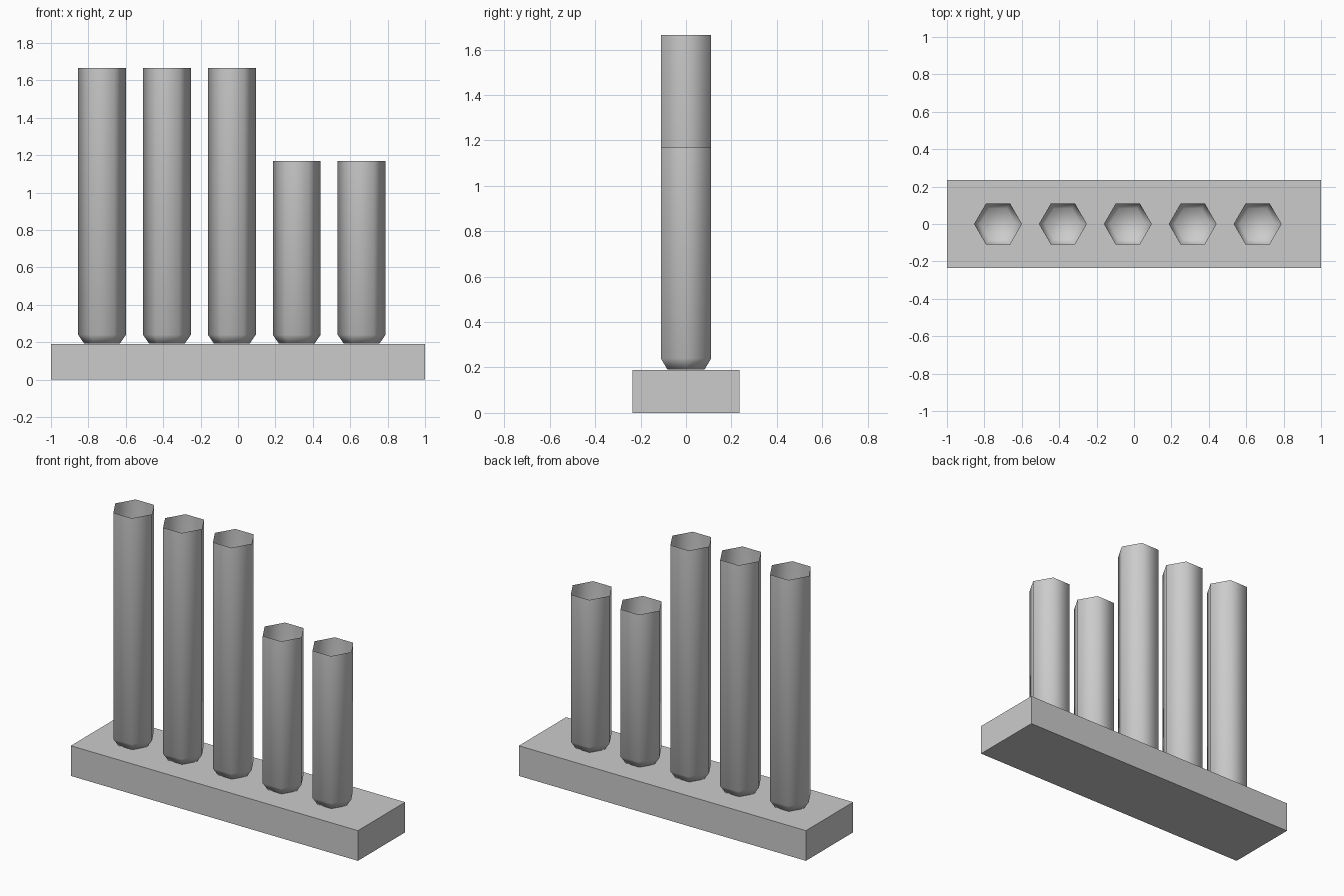
import bpy, bmesh
from math import cos, sin, pi

default = bpy.data.objects.get("Cube")
if default:
    bpy.data.objects.remove(default, do_unlink=True)

grey = bpy.data.materials.new("light_grey")
grey.use_nodes = True
colour = (0.6, 0.6, 0.6, 1)
grey.diffuse_color = colour
grey.node_tree.nodes["Principled BSDF"].inputs["Base Color"].default_value = colour


def add_object(name, bm, smooth):
    mesh = bpy.data.meshes.new(name)
    for face in bm.faces:
        face.smooth = smooth
    bm.to_mesh(mesh)
    bm.free()
    mesh.materials.append(grey)
    obj = bpy.data.objects.new(name, mesh)
    bpy.context.collection.objects.link(obj)
    return obj


def hex_tube(name, x, top):
    """Open six-sided shell with a bevelled, closed foot."""
    bm = bmesh.new()
    rings = []
    for radius, z in ((0.095, 0.192), (0.128, 0.24), (0.128, top)):
        rings.append([bm.verts.new((radius * cos(i * pi / 3), radius * sin(i * pi / 3), z))
                      for i in range(6)])
    bm.faces.new(rings[0][::-1])
    for low, high in zip(rings, rings[1:]):
        for i in range(6):
            j = (i + 1) % 6
            bm.faces.new((low[i], low[j], high[j], high[i]))
    add_object(name, bm, True).location.x = x


# Flat slab under the tubes
bm = bmesh.new()
bmesh.ops.create_cube(bm, size=1)
bmesh.ops.scale(bm, vec=(2, 0.47, 0.19), verts=bm.verts)
bmesh.ops.translate(bm, vec=(0, 0, 0.095), verts=bm.verts)
add_object("base", bm, False)

# Row of three tall and two short tubes
for n in range(5):
    tall = n < 3
    hex_tube(f"{'tall' if tall else 'short'}_tube_{n + 1}",
             -0.727 + n * 0.347, 1.665 if tall else 1.168)
